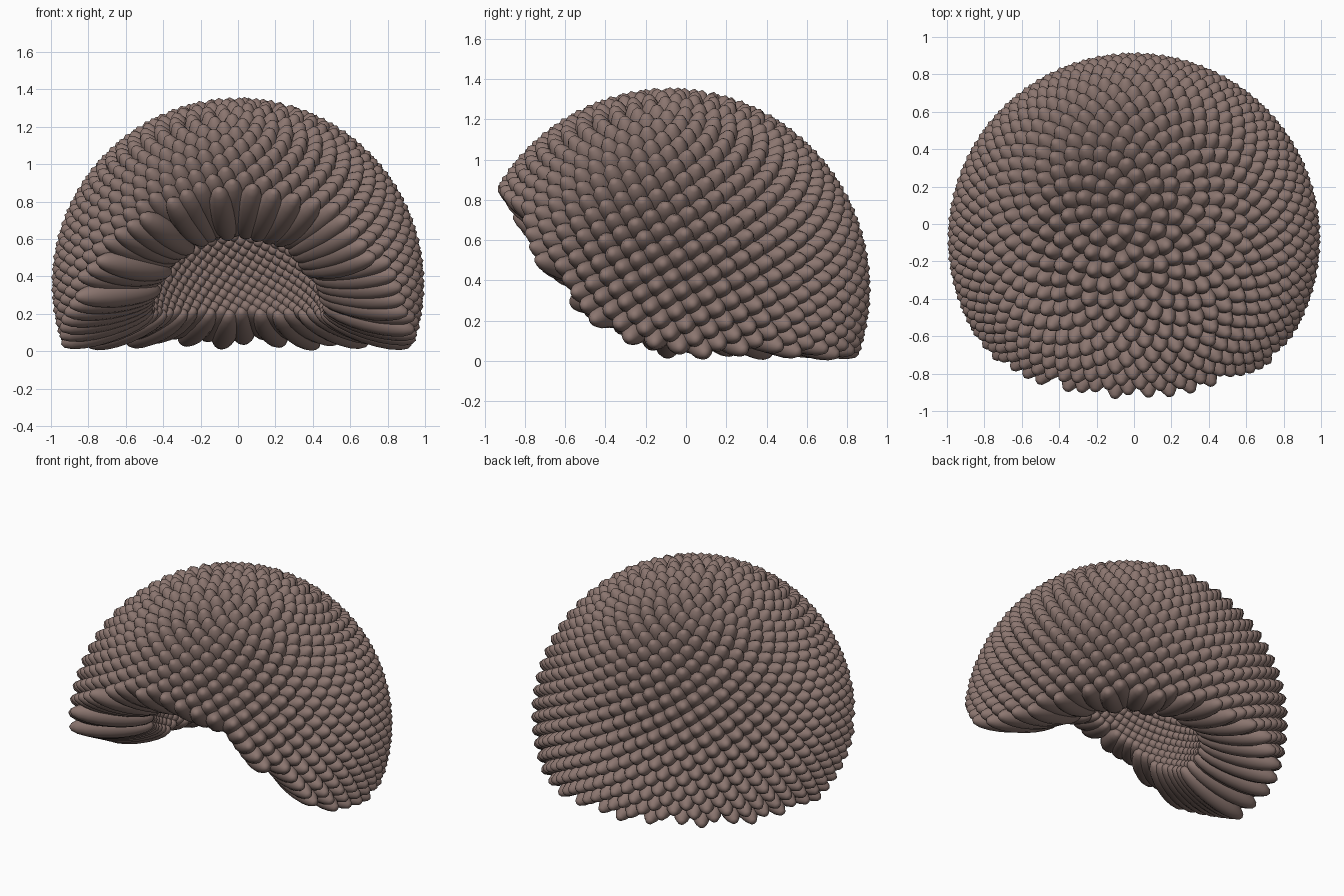
import bpy, bmesh
from math import pi, sqrt, sin, cos, asin, atan2, degrees
from mathutils import Vector, Matrix

if "Cube" in bpy.data.objects:
    bpy.data.objects.remove(bpy.data.objects["Cube"])

CENTRE = Vector((0, -0.08, 0.36))   # centre of the dome
COUNT = 1600                        # lobes on a whole sphere
INNER, OUTER = 0.475, 1.0           # radial reach of each lobe
WIDTH = 0.074                       # lobe half width
GOLDEN = pi * (3 - sqrt(5))

# Opening outline: (degrees away from the front, lowest elevation of a lobe)
OUTLINE = [(0, 29), (15, 28.5), (28, 25), (35, 20.5), (40, 16), (48, 8),
           (56, -1), (70, -11.5), (80, -16), (90, -19.5), (180, -19.5)]


def lowest_elevation(d):
    a = degrees(abs(atan2(d.x, -d.y)))
    for (a0, e0), (a1, e1) in zip(OUTLINE, OUTLINE[1:]):
        if a <= a1:
            return e0 + (e1 - e0) * (a - a0) / (a1 - a0)
    return OUTLINE[-1][1]


# One lobe: unit sphere used as a template
bm = bmesh.new()
bmesh.ops.create_uvsphere(bm, u_segments=14, v_segments=10, radius=1)
bm.verts.ensure_lookup_table()
lobe_verts = [v.co.copy() for v in bm.verts]
lobe_faces = [[v.index for v in f.verts] for f in bm.faces]
bm.free()

# Long lobes pointing outward in a golden-angle spiral around the crown
verts, faces = [], []
mid, half = (INNER + OUTER) / 2, (OUTER - INNER) / 2
stretch = Matrix.Diagonal((WIDTH, WIDTH, half))
for i in range(COUNT):
    z = 1 - 2 * (i + 0.5) / COUNT
    r = sqrt(1 - z * z)
    d = Vector((r * cos(i * GOLDEN), r * sin(i * GOLDEN), z))
    if degrees(asin(z)) < lowest_elevation(d):
        continue
    turn = d.to_track_quat('Z', 'Y').to_matrix() @ stretch
    base = len(verts)
    verts += [CENTRE + d * mid + turn @ v for v in lobe_verts]
    faces += [[base + k for k in f] for f in lobe_faces]

mesh = bpy.data.meshes.new("lobed_dome")
mesh.from_pydata(verts, [], faces)
mesh.shade_smooth()
dome = bpy.data.objects.new("lobed_dome", mesh)
bpy.context.collection.objects.link(dome)

# Dull brown colour
mat = bpy.data.materials.new("dull_brown")
mat.diffuse_color = (0.26, 0.18, 0.16, 1)
mat.use_nodes = True
mat.node_tree.nodes["Principled BSDF"].inputs["Base Color"].default_value = mat.diffuse_color
mesh.materials.append(mat)
